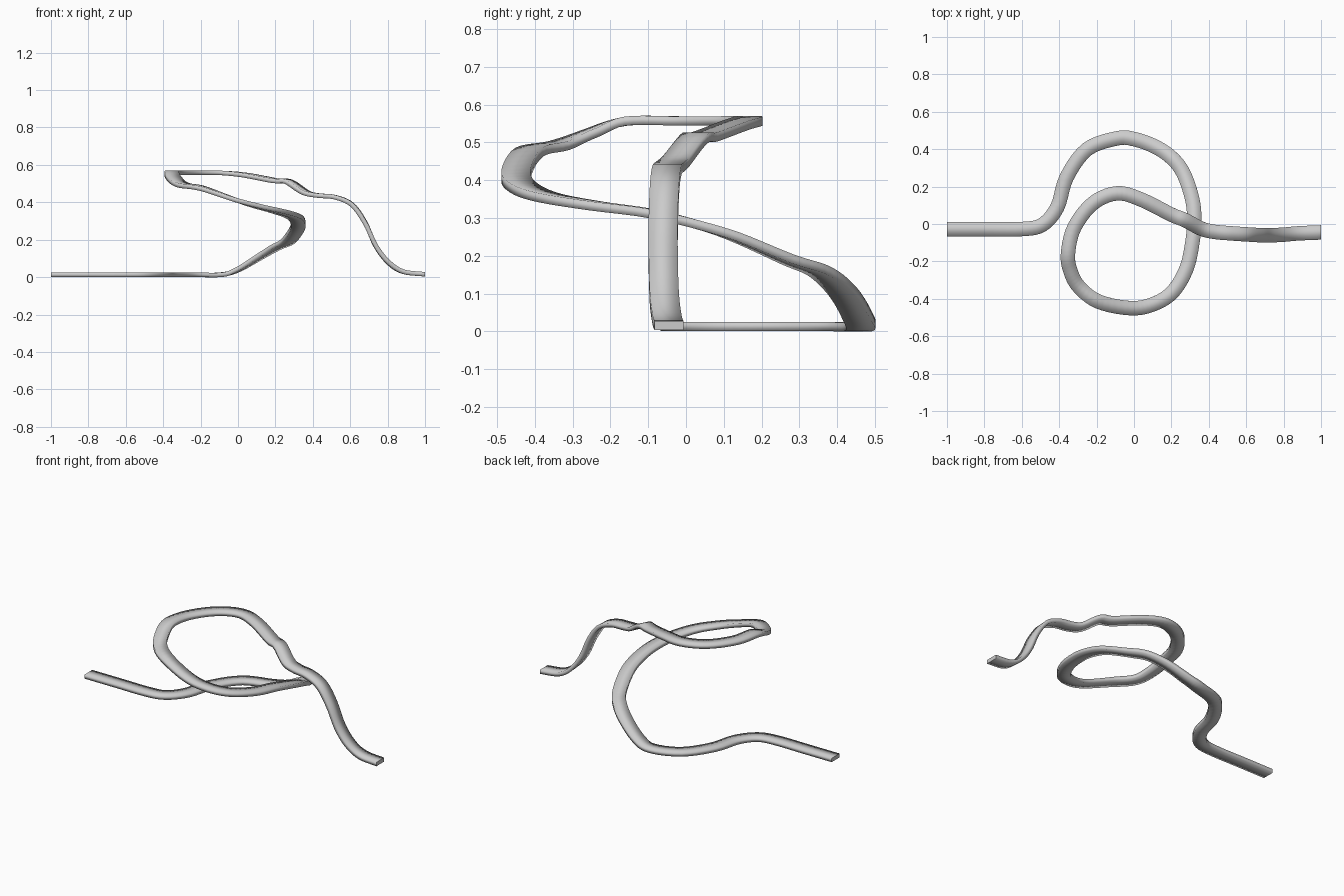
import bpy, bmesh
from mathutils import Vector

if "Cube" in bpy.data.objects:
    bpy.data.objects.remove(bpy.data.objects["Cube"])

WIDTH, THICK, STEPS = 0.077, 0.024, 5

# centre line of the track, from the low flat end up the spiral and down
PATH = [Vector(p) for p in (
    (-1, -.027, .013), (-.8, -.027, .013), (-.6, -.027, .013), (-.49, -.004, .013),
    (-.41, .09, .013), (-.36, .25, .013), (-.25, .4, .013), (-.09, .458, .013),
    (0, .454, .04), (.11, .415, .105), (.2, .355, .158), (.265, .27, .19),
    (.312, .13, .25), (.322, .02, .285), (.312, -.1, .313), (.28, -.24, .332),
    (.205, -.365, .354), (.1, -.43, .38), (-.02, -.45, .415), (-.19, -.415, .474),
    (-.295, -.335, .492), (-.34, -.25, .525), (-.353, -.16, .556), (-.32, -.02, .557),
    (-.22, .11, .557), (-.09, .164, .557), (.04, .13, .545), (.2, .05, .515),
    (.27, .022, .51), (.36, -.025, .452), (.43, -.042, .436), (.52, -.05, .427),
    (.61, -.056, .387), (.68, -.06, .29), (.735, -.06, .17), (.8, -.057, .083),
    (.88, -.05, .03), (1, -.045, .015))]


def smooth_path(pts, steps):
    """Catmull-Rom interpolation through the points."""
    ext = [2 * pts[0] - pts[1]] + pts + [2 * pts[-1] - pts[-2]]
    out = []
    for a, b, c, d in zip(ext, ext[1:], ext[2:], ext[3:]):
        for i in range(steps):
            t = i / steps
            out.append(.5 * (2 * b + (c - a) * t + (2 * a - 5 * b + 4 * c - d) * t * t
                             + (3 * b - a - 3 * c + d) * t ** 3))
    return out + [pts[-1]]


# sweep a flat rectangle along the path, kept level across its width
line = smooth_path(PATH, STEPS)
bm = bmesh.new()
rings = []
for i, p in enumerate(line):
    tan = (line[min(i + 1, len(line) - 1)] - line[max(i - 1, 0)]).normalized()
    if i in (0, len(line) - 1):
        tan = Vector((1, 0, 0))
    side = Vector((-tan.y, tan.x, 0)).normalized()
    up = tan.cross(side)
    rings.append([bm.verts.new(p + side * (WIDTH / 2 * s) + up * (THICK / 2 * u))
                  for s, u in ((-1, -1), (1, -1), (1, 1), (-1, 1))])
for r, q in zip(rings, rings[1:]):
    for k in range(4):
        bm.faces.new((r[k], r[(k + 1) % 4], q[(k + 1) % 4], q[k])).smooth = True

# flat end caps
for ring in (rings[0], rings[-1]):
    cap = bm.faces.new(ring)
    for e in cap.edges:
        e.smooth = False
bmesh.ops.recalc_face_normals(bm, faces=bm.faces[:])

mesh = bpy.data.meshes.new("spiral_track")
bm.to_mesh(mesh)
bm.free()
bpy.context.collection.objects.link(bpy.data.objects.new("spiral_track", mesh))
